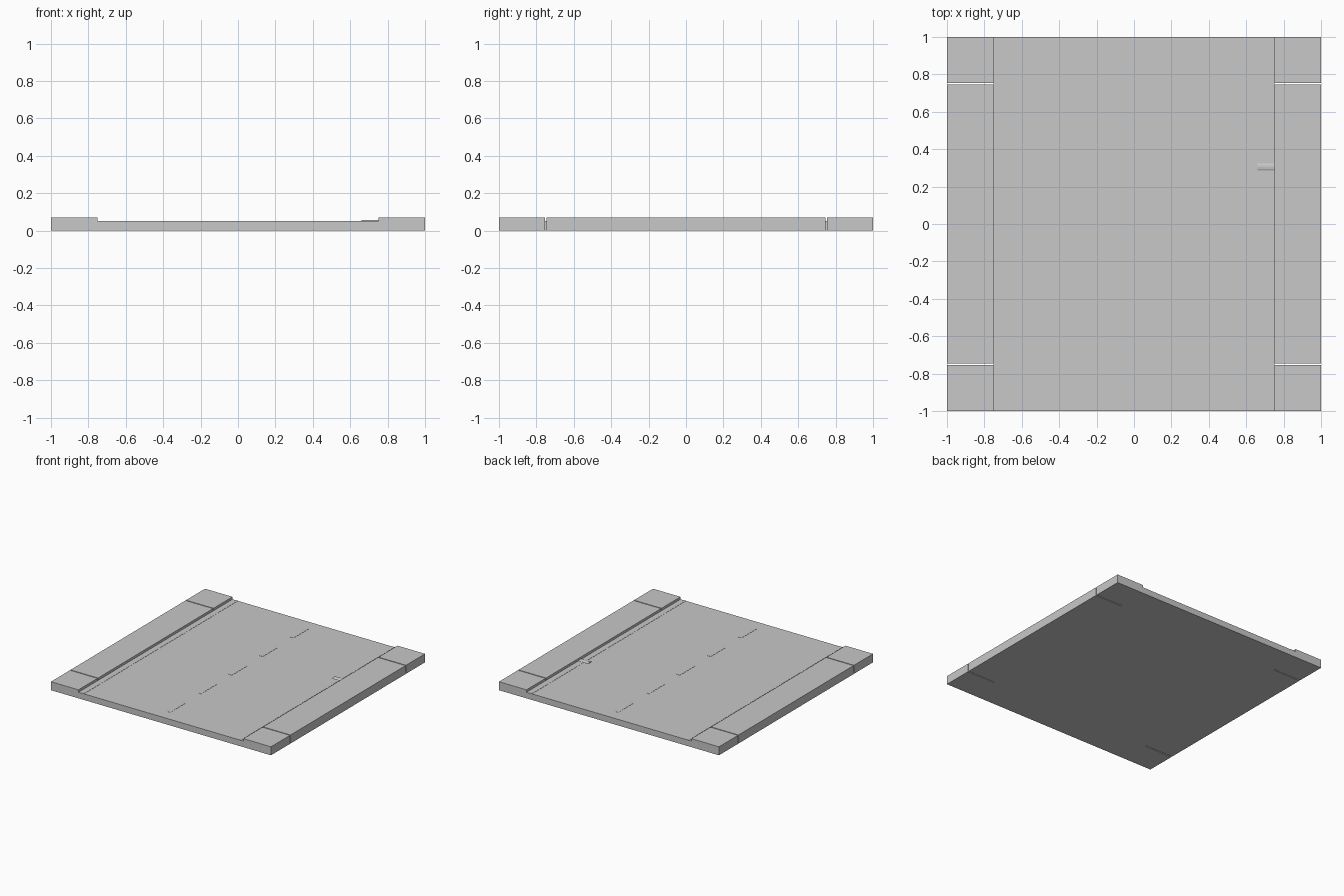
import bpy
import bmesh
from math import cos, sin, pi

if "Cube" in bpy.data.objects:
    bpy.data.objects.remove(bpy.data.objects["Cube"], do_unlink=True)

# One plain concrete colour
grey = bpy.data.materials.new("concrete_grey")
grey.use_nodes = True
colour = (0.58, 0.58, 0.58, 1)
grey.diffuse_color = colour
grey.node_tree.nodes["Principled BSDF"].inputs["Base Color"].default_value = colour


def add_object(name, bm):
    bmesh.ops.recalc_face_normals(bm, faces=bm.faces)
    mesh = bpy.data.meshes.new(name)
    bm.to_mesh(mesh)
    bm.free()
    mesh.materials.append(grey)
    obj = bpy.data.objects.new(name, mesh)
    bpy.context.collection.objects.link(obj)
    return obj


def box(name, x, y, z):
    """Box from three (low, high) ranges."""
    bm = bmesh.new()
    bmesh.ops.create_cube(bm, size=1)
    for v in bm.verts:
        v.co = [r[0] + (c + 0.5) * (r[1] - r[0]) for c, r in zip(v.co, (x, y, z))]
    return add_object(name, bm)


EDGE = 0.75      # inner edge of the pavements
ROAD = 0.05      # road height
KERB = 0.07      # pavement height
GAP = 0.004      # half the joint between slabs
PAINT = (ROAD - 0.001, ROAD + 0.0015)

# Road slab
box("road", (-EDGE, EDGE), (-1, 1), (0, ROAD))

# Pavements, each split into a long slab and two square corner slabs
for side, s in (("right", -1), ("left", 1)):
    across = sorted((s * EDGE, s))
    box(side + "_pavement", across, (-EDGE + GAP, EDGE - GAP), (0, KERB))
    box(side + "_front_corner", across, (-1, -EDGE - GAP), (0, KERB))
    box(side + "_back_corner", across, (EDGE + GAP, 1), (0, KERB))
    box(side + "_edge_line", sorted((s * 0.70, s * 0.725)), (-1, 1), PAINT)

# Dashed centre line
for i in range(5):
    y = (i - 2) * 0.4
    box("centre_dash", (-0.015, 0.015), (y - 0.1, y + 0.1), PAINT)

# Small half-sunk pipe beside the left pavement
bm = bmesh.new()
ring = [bm.verts.new((0.66, 0.305 + 0.021 * cos(a), ROAD - 0.002 + 0.009 * sin(a)))
        for a in (pi * k / 6 for k in range(7))]
face = bm.faces.new(ring)
result = bmesh.ops.extrude_face_region(bm, geom=[face])
moved = [g for g in result["geom"] if isinstance(g, bmesh.types.BMVert)]
bmesh.ops.translate(bm, verts=moved, vec=(EDGE - 0.66, 0, 0))
add_object("gutter_pipe", bm)
